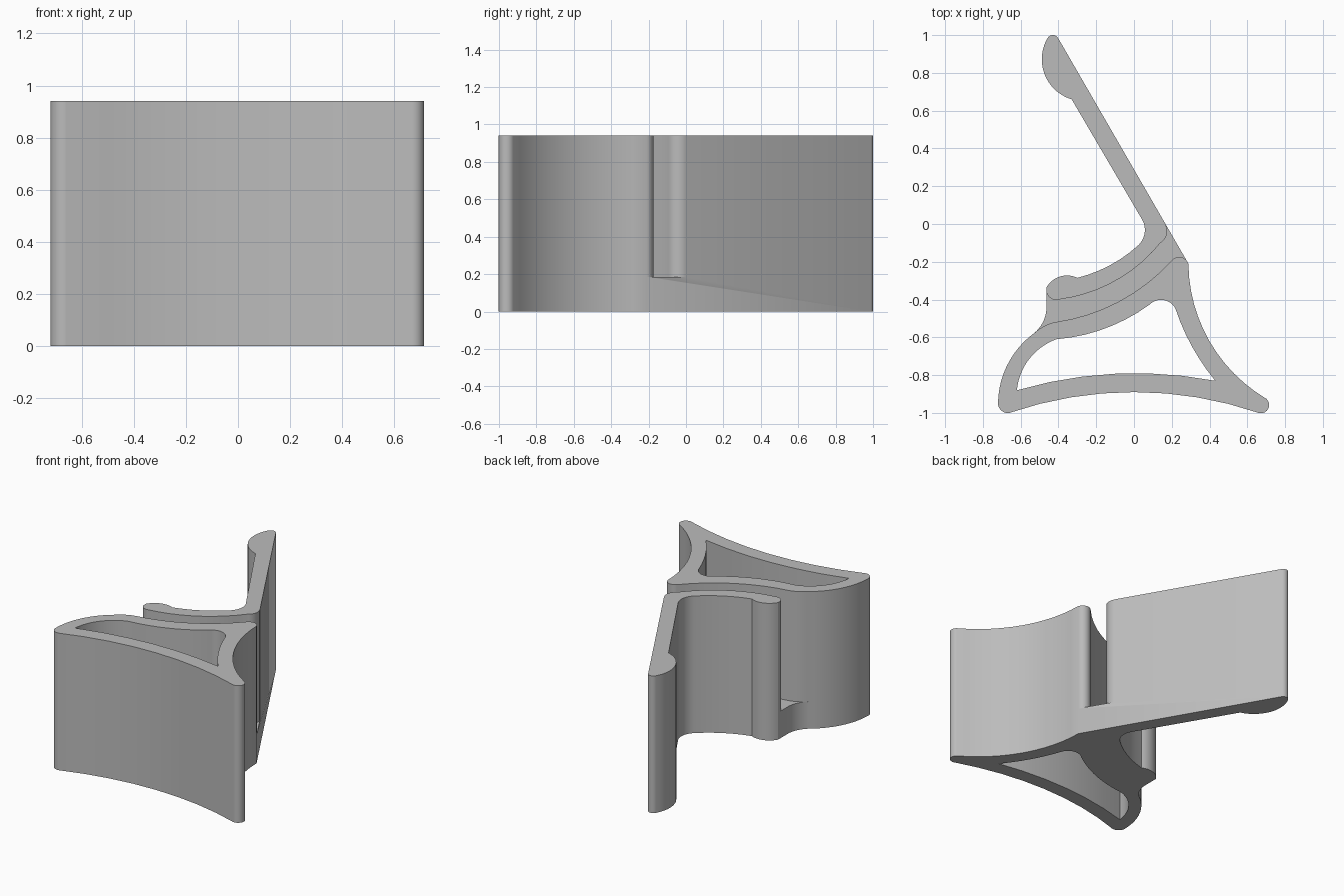
import bpy
import bmesh
import math
from mathutils import Vector

default_cube = bpy.data.objects.get("Cube")
if default_cube:
    bpy.data.objects.remove(default_cube, do_unlink=True)

HEIGHT = 0.94
WEB_HEIGHT = 0.185


def arc_points(start, middle, end):
    """Points on the circle through three points, without the start point."""
    a, b, c = Vector(start), Vector(middle), Vector(end)
    ab, ac = b - a, c - a
    cross = 2 * (ab.x * ac.y - ab.y * ac.x)
    offset = Vector((ac.y * ab.length_squared - ab.y * ac.length_squared,
                     ab.x * ac.length_squared - ac.x * ab.length_squared)) / cross
    centre = a + offset
    radius = offset.length
    angle_of = lambda p: math.atan2(p.y - centre.y, p.x - centre.x)
    first, last = angle_of(a), angle_of(c)
    sweep = (last - first) % math.tau
    if cross < 0:
        sweep -= math.tau
    steps = max(6, math.ceil(abs(sweep) / math.radians(5)))
    points = []
    for i in range(1, steps + 1):
        angle = first + sweep * i / steps
        points.append((centre.x + radius * math.cos(angle),
                       centre.y + radius * math.sin(angle)))
    points[-1] = tuple(end)
    return points


def outline(start, *segments):
    """A two-number segment is a straight line; a pair of points is an arc."""
    points = [start]
    for segment in segments:
        if isinstance(segment[0], tuple):
            points += arc_points(points[-1], *segment)
        else:
            points.append(segment)
    if (Vector(points[0]) - Vector(points[-1])).length < 0.0001:
        points.pop()
    return points


def prism(name, points, bottom, top):
    """Extrude a closed outline upwards into a solid object."""
    bm = bmesh.new()
    face = bm.faces.new([bm.verts.new((x, y, bottom)) for x, y in points])
    raised = bmesh.ops.extrude_face_region(bm, geom=[face], use_keep_orig=True)
    verts = [v for v in raised["geom"] if isinstance(v, bmesh.types.BMVert)]
    bmesh.ops.translate(bm, verts=verts, vec=(0, 0, top - bottom))
    bmesh.ops.recalc_face_normals(bm, faces=bm.faces)
    mesh = bpy.data.meshes.new(name)
    bm.to_mesh(mesh)
    bm.free()
    obj = bpy.data.objects.new(name, mesh)
    bpy.context.collection.objects.link(obj)
    return obj


# Whole silhouette: curved foot, flared sides, long lever and short hook
body = prism("clip_body", outline(
    (-0.66, -1.0),
    ((0, -0.89), (0.66, -1.0)),
    ((0.712, -0.975), (0.7, -0.925)),
    ((0.405, -0.63), (0.288, -0.21)),
    (-0.405, 0.99),
    ((-0.43, 1.0), (-0.46, 0.98)),
    ((-0.463, 0.77), (-0.33, 0.66)),
    (0.045, 0.02),
    ((0.055, -0.055), (0.02, -0.115)),
    ((-0.13, -0.22), (-0.3, -0.285)),
    ((-0.38, -0.275), (-0.463, -0.335)),
    (-0.463, -0.44),
    ((-0.48, -0.515), (-0.525, -0.575)),
    ((-0.665, -0.735), (-0.72, -0.95)),
    ((-0.705, -0.985), (-0.66, -1.0)),
), 0, HEIGHT)

# Hollow window through the triangular base
window = prism("window_cutter", outline(
    (-0.62, -0.88),
    ((0, -0.79), (0.43, -0.83)),
    ((0.305, -0.645), (0.22, -0.45)),
    ((0.16, -0.403), (0.085, -0.425)),
    ((-0.15, -0.552), (-0.41, -0.61)),
    ((-0.555, -0.715), (-0.62, -0.88)),
), -0.2, HEIGHT + 0.2)

# Curved slot between hook and base, stopping above the joining web
slot = prism("slot_cutter", outline(
    (-0.6, -0.36),
    (-0.463, -0.36),
    ((-0.445, -0.39), (-0.4, -0.4)),
    ((-0.1, -0.302), (0.14, -0.1)),
    ((0.174, -0.053), (0.167, -0.004)),
    (0.4, -0.004),
    (0.4, -0.21),
    (0.288, -0.21),
    ((0.25, -0.176), (0.2, -0.193)),
    ((-0.07, -0.405), (-0.42, -0.52)),
    ((-0.475, -0.54), (-0.525, -0.575)),
    (-0.6, -0.53),
), WEB_HEIGHT, HEIGHT + 0.2)

bpy.ops.object.select_all(action="DESELECT")
body.select_set(True)
bpy.context.view_layer.objects.active = body
for cutter in (window, slot):
    cutter.hide_render = True
    cut = body.modifiers.new(cutter.name, "BOOLEAN")
    cut.operation = "DIFFERENCE"
    cut.solver = "EXACT"
    cut.object = cutter
    bpy.ops.object.modifier_apply(modifier=cut.name)
    bpy.data.objects.remove(cutter, do_unlink=True)

# Plain grey plastic
grey = bpy.data.materials.new("plain_grey")
grey.use_nodes = True
colour = (0.5, 0.5, 0.5, 1)
grey.diffuse_color = colour
grey.node_tree.nodes["Principled BSDF"].inputs["Base Color"].default_value = colour
body.data.materials.clear()
body.data.materials.append(grey)

bpy.ops.object.shade_smooth_by_angle(angle=math.radians(30))
